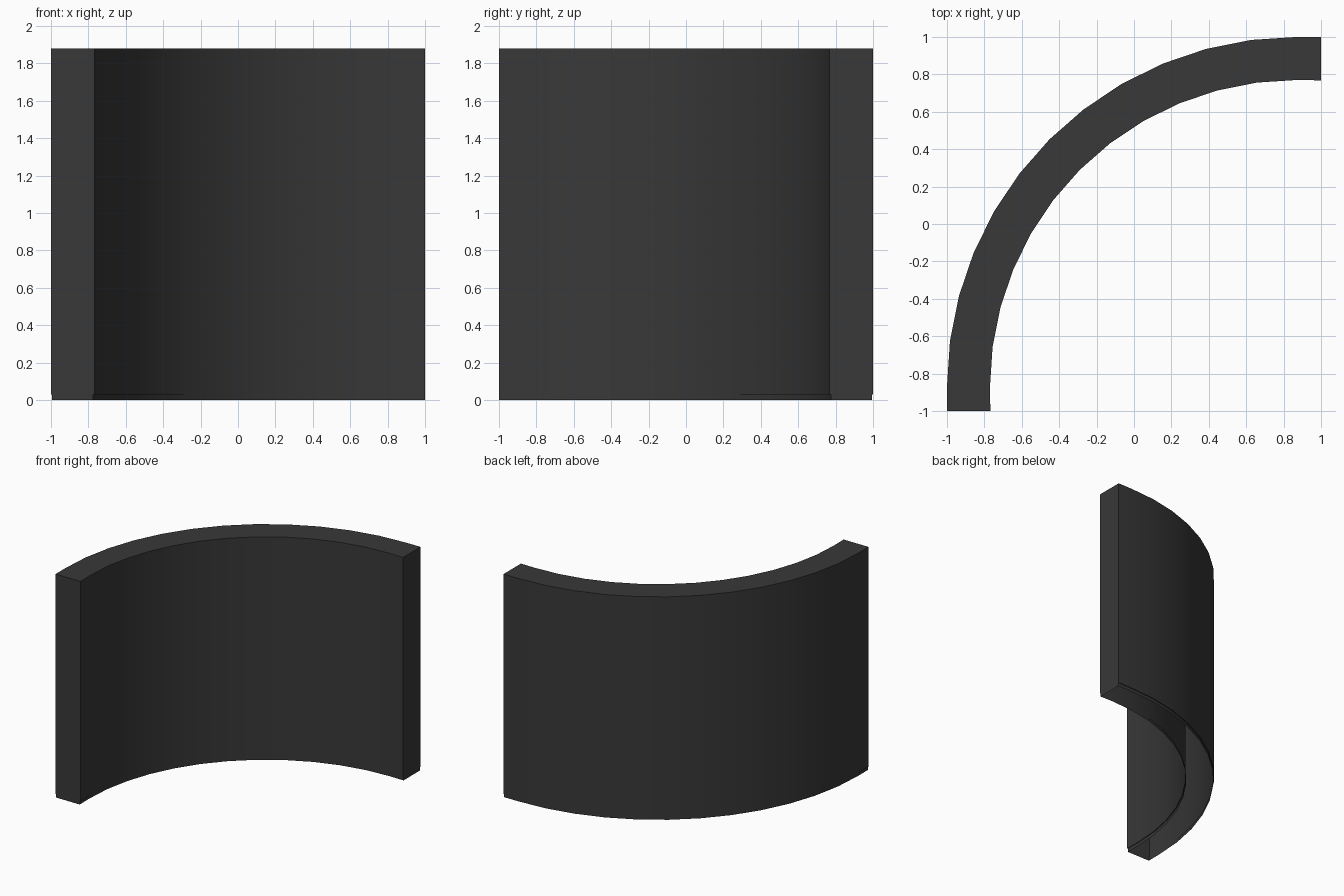
import bpy, bmesh
from math import sin, cos, radians

if "Cube" in bpy.data.objects:
    bpy.data.objects.remove(bpy.data.objects["Cube"])

C, R_OUT, R_IN = 0.87, 1.87, 1.64   # arc centre is (C, -C)
H, LIP, INSET, SEGS = 1.88, 0.03, 0.006, 12


def arc(r, top):
    """Quarter arc in plan, run out straight to the square-cut ends."""
    pts = [(C + r * cos(radians(180 - 90 * i / SEGS)),
            -C + r * sin(radians(180 - 90 * i / SEGS))) for i in range(SEGS + 1)]
    return [(-top, -1)] + pts + [(1, top)]


bm = bmesh.new()


def ring(inset, z):
    outer = arc(R_OUT - inset, 1 - inset)
    inner = arc(R_IN + inset, 0.768 + inset)
    return [bm.verts.new((x, y, z)) for x, y in outer + inner[::-1]]


# Hollow shell: narrow stepped-in lip, wall, top; underside stays open
rings = [ring(INSET, 0), ring(INSET, LIP), ring(0, LIP), ring(0, H)]
n = len(rings[0])
for a, b in zip(rings, rings[1:]):
    for i in range(n):
        j = (i + 1) % n
        if (a[i].co - b[i].co).length > 1e-6 or (a[j].co - b[j].co).length > 1e-6:
            bm.faces.new((a[i], a[j], b[j], b[i]))

# Top strip
top = rings[-1]
for i in range(n // 2 - 1):
    bm.faces.new((top[i], top[i + 1], top[n - 2 - i], top[n - 1 - i]))
bmesh.ops.remove_doubles(bm, verts=bm.verts, dist=1e-5)
bmesh.ops.recalc_face_normals(bm, faces=bm.faces)

mesh = bpy.data.meshes.new("curved_wall")
bm.to_mesh(mesh)
bm.free()
wall = bpy.data.objects.new("curved_wall", mesh)
bpy.context.collection.objects.link(wall)

# Dark grey finish, smooth curve with crisp edges
mat = bpy.data.materials.new("dark_grey")
mat.diffuse_color = (0.04, 0.04, 0.04, 1)
mat.use_nodes = True
mat.node_tree.nodes["Principled BSDF"].inputs["Base Color"].default_value = mat.diffuse_color
mesh.materials.append(mat)
bpy.context.view_layer.objects.active = wall
wall.select_set(True)
bpy.ops.object.shade_smooth_by_angle(angle=radians(30))
